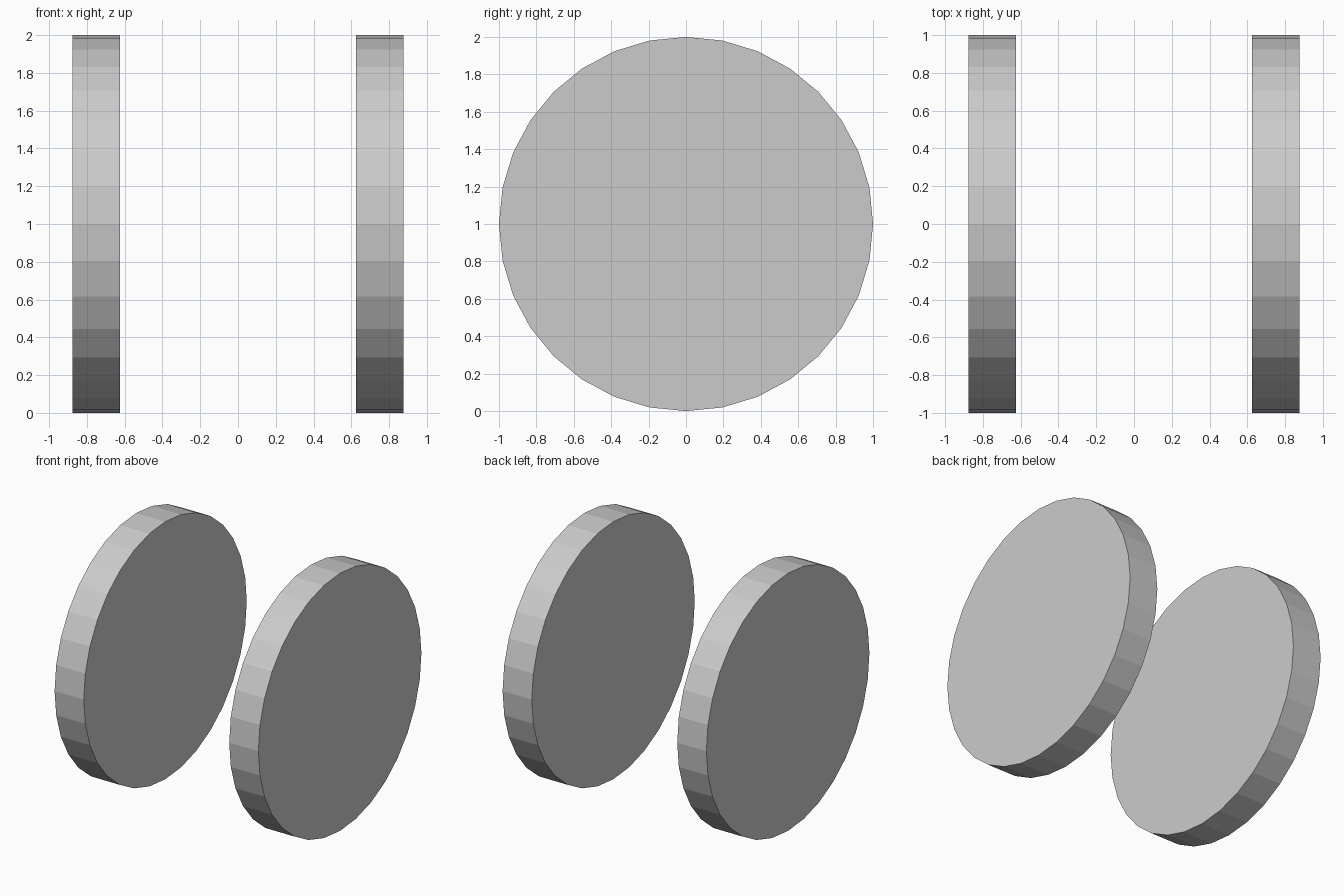
import bpy
from math import pi

if "Cube" in bpy.data.objects:
    bpy.data.objects.remove(bpy.data.objects["Cube"])

RADIUS, THICKNESS, OFFSET = 1.0, 0.25, 0.75


def disc(name, x):
    # Flat-shaded 32-sided disc with its axle along x
    bpy.ops.mesh.primitive_cylinder_add(
        vertices=32, radius=RADIUS, depth=THICKNESS,
        location=(x, 0, RADIUS), rotation=(0, pi / 2, 0))
    bpy.context.object.name = name
    bpy.ops.object.transform_apply(location=False, rotation=True, scale=False)


# Pair of upright wheels
disc("left_wheel", -OFFSET)
disc("right_wheel", OFFSET)
